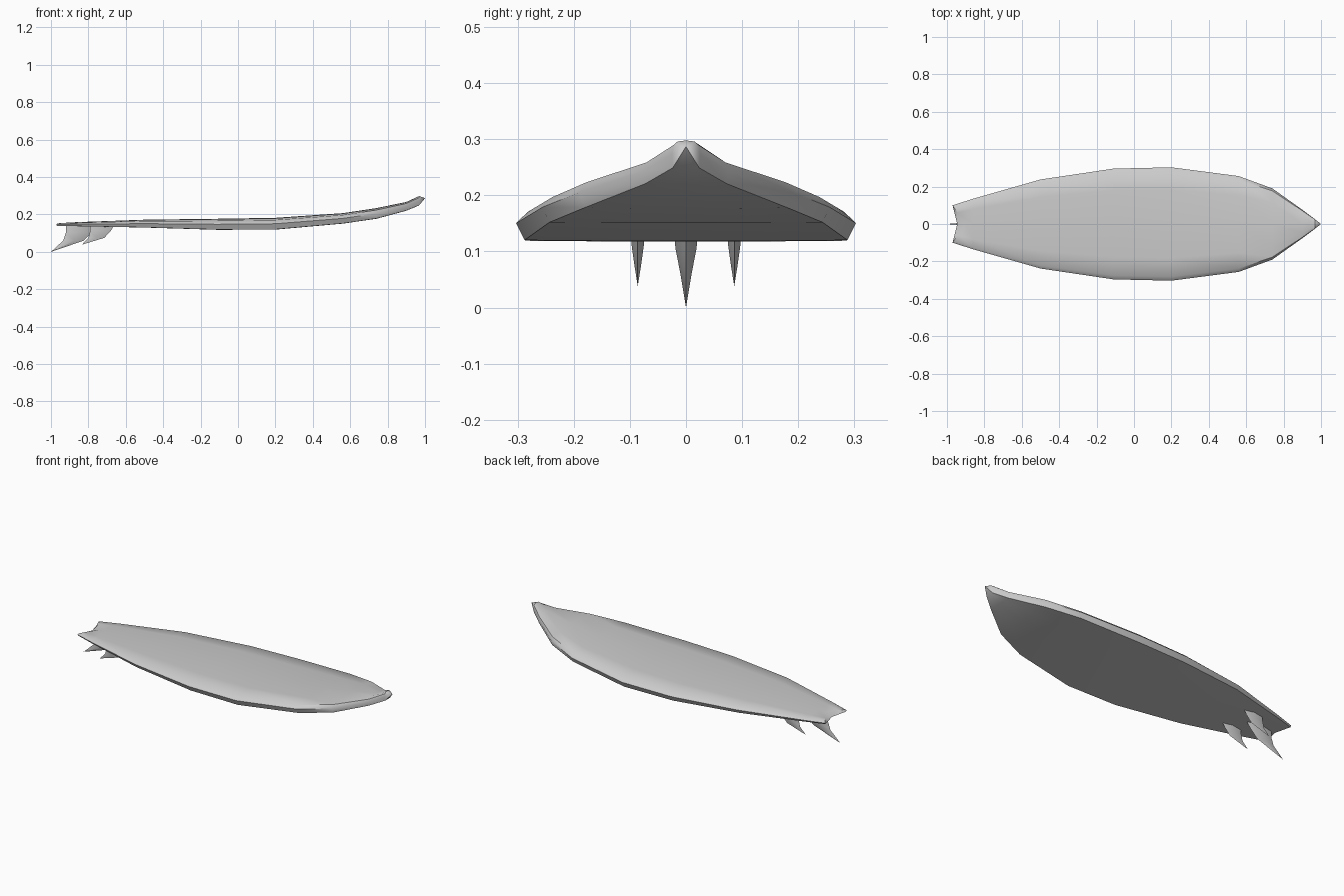
import bpy, bmesh

if "Cube" in bpy.data.objects:
    bpy.data.objects.remove(bpy.data.objects["Cube"])

def finish(name, bm, angle=0.7):
    bmesh.ops.remove_doubles(bm, verts=bm.verts, dist=1e-5)
    bmesh.ops.recalc_face_normals(bm, faces=bm.faces)
    me = bpy.data.meshes.new(name)
    bm.to_mesh(me)
    bm.free()
    ob = bpy.data.objects.new(name, me)
    bpy.context.collection.objects.link(ob)
    bpy.ops.object.select_all(action='DESELECT')
    ob.select_set(True)
    bpy.context.view_layer.objects.active = ob
    bpy.ops.object.shade_smooth_by_angle(angle=angle)
    return ob

def bridge(bm, a, b):
    n = len(a)
    for i in range(n):
        bm.faces.new((a[i], a[(i + 1) % n], b[(i + 1) % n], b[i]))

# Board stations: x, half width, bottom z, deck z
stations = [
    (-0.97, 0.100, 0.139, 0.155),
    (-0.86, 0.135, 0.137, 0.159),
    (-0.50, 0.238, 0.130, 0.172),
    (-0.11, 0.296, 0.118, 0.177),
    (0.20, 0.303, 0.119, 0.182),
    (0.56, 0.256, 0.151, 0.207),
    (0.74, 0.190, 0.177, 0.234),
    (0.90, 0.076, 0.220, 0.267),
    (0.968, 0.025, 0.248, 0.298),
]
# Half section: fraction of width, fraction of thickness (bottom to deck)
half = [(0.0, 0.0), (0.5, 0.0), (0.95, 0.02), (1.0, 0.5),
        (0.93, 0.82), (0.6, 0.96), (0.0, 1.0)]
section = half + [(-y, z) for y, z in half[-2:0:-1]]

bm = bmesh.new()
rings = []
for k, (x, w, zb, zt) in enumerate(stations):
    ring = []
    for fy, fz in section:
        # swallow-tail notch with a sloping face
        notch = (1 - abs(fy)) * (0.025 + 0.045 * fz) if k == 0 else 0
        ring.append(bm.verts.new((x + notch, w * fy, zb + (zt - zb) * fz)))
    rings.append(ring)
for a, b in zip(rings, rings[1:]):
    bridge(bm, a, b)
# Tail face, closed bottom-to-deck in strips on both sides
t, n = rings[0], len(section)
for i in range(n // 2):
    quad = [t[i], t[i + 1], t[n // 2 - i - 1], t[n // 2 - i]] if i < 3 else None
    if quad:
        for s in (False, True):
            q = [t[(n - t.index(v)) % n] for v in quad] if s else quad
            u = list(dict.fromkeys(q))
            if len(u) > 2:
                bm.faces.new(u)
# Nose point
tip = bm.verts.new((1.0, 0, 0.287))
for i in range(n):
    bm.faces.new((rings[-1][i], rings[-1][(i + 1) % n], tip))
finish("board", bm)

# Fins: swept blades with a diamond section, rows of leading x, trailing x, z
def fin(name, rows, tip_x, tip_z, y, thick):
    bm = bmesh.new()
    prev = None
    for lead, trail, z, t in rows:
        mid = lead * 0.55 + trail * 0.45
        pts = [(lead, y), (mid, y + thick * t), (trail, y), (mid, y - thick * t)]
        ring = [bm.verts.new((px, py, z)) for px, py in pts]
        if prev:
            bridge(bm, prev, ring)
        else:
            bm.faces.new(ring)
        prev = ring
    tip = bm.verts.new((tip_x, y, tip_z))
    for i in range(4):
        bm.faces.new((prev[i], prev[(i + 1) % 4], tip))
    finish(name, bm)

fin("center_fin", [(-0.75, -0.92, 0.142, 1.0), (-0.78, -0.92, 0.105, 0.85),
                   (-0.825, -0.935, 0.060, 0.45)], -1.0, 0.0, 0, 0.022)
for side, label in ((1, "left"), (-1, "right")):
    fin(label + "_fin", [(-0.665, -0.79, 0.138, 1.0), (-0.68, -0.79, 0.112, 0.85),
                         (-0.715, -0.80, 0.075, 0.45)], -0.835, 0.038, side * 0.086, 0.013)
